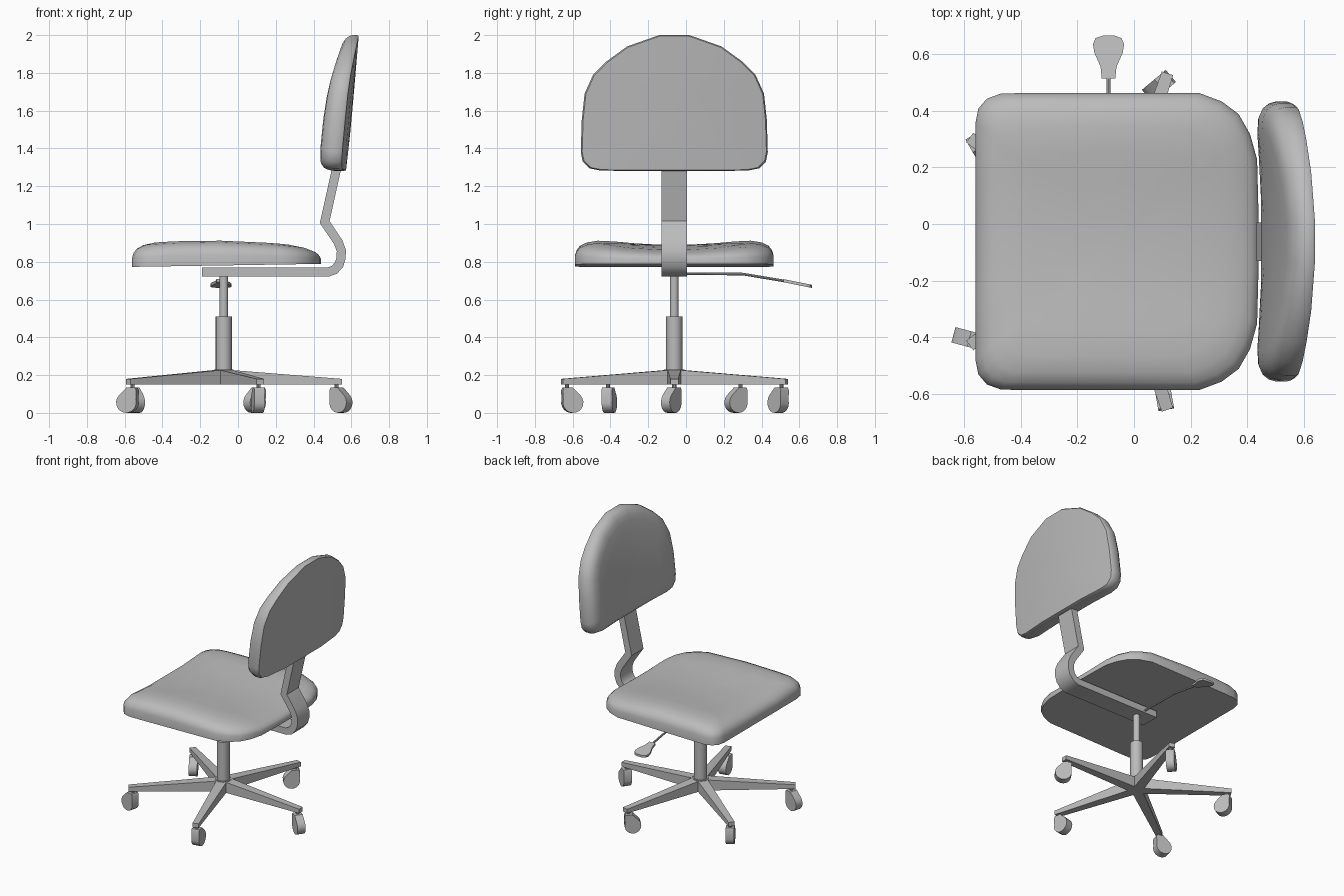
import bpy, bmesh, math
from mathutils import Vector, Matrix

cube = bpy.data.objects.get("Cube")
if cube:
    bpy.data.objects.remove(cube, do_unlink=True)

grey = bpy.data.materials.new("plain grey")
grey.use_nodes = True
grey.diffuse_color = (0.5, 0.5, 0.5, 1)
grey.node_tree.nodes["Principled BSDF"].inputs["Base Color"].default_value = (0.5, 0.5, 0.5, 1)

CX, CY = -0.075, -0.062   # column axis


def finish(name, bm, angle=35):
    """Turn a bmesh into a named object, smooth except at sharp edges."""
    bmesh.ops.recalc_face_normals(bm, faces=bm.faces)
    mesh = bpy.data.meshes.new(name)
    bm.to_mesh(mesh)
    bm.free()
    mesh.materials.append(grey)
    mesh.shade_smooth()
    mesh.set_sharp_from_angle(angle=math.radians(angle))
    obj = bpy.data.objects.new(name, mesh)
    bpy.context.collection.objects.link(obj)
    return obj


def loft(name, rings, angle=35, cap_start=None, cap_end=None):
    """Skin closed rings of points; ends close flat or to a centre point."""
    bm = bmesh.new()
    rows = [[bm.verts.new(p) for p in ring] for ring in rings]
    n = len(rows[0])
    for a, b in zip(rows, rows[1:]):
        for i in range(n):
            j = (i + 1) % n
            bm.faces.new((a[i], a[j], b[j], b[i]))
    for row, tip in ((rows[0], cap_start), (rows[-1], cap_end)):
        if tip is None:
            bm.faces.new(row)
        else:
            v = bm.verts.new(tip)
            for i in range(n):
                bm.faces.new((row[i], row[(i + 1) % n], v))
    return finish(name, bm, angle)


def prism(name, outline, half, place, angle=35):
    return loft(name, [[place(a, b, d) for a, b in outline] for d in (-half, half)], angle)


def rod(name, p, q, radius, sides=16):
    p, q = Vector(p), Vector(q)
    bm = bmesh.new()
    turn = (q - p).to_track_quat('Z', 'Y').to_matrix().to_4x4()
    bmesh.ops.create_cone(bm, cap_ends=True, segments=sides, radius1=radius, radius2=radius,
                          depth=(q - p).length, matrix=Matrix.Translation((p + q) / 2) @ turn)
    return finish(name, bm)


def strip(path, half):
    """Outline of a bar of even thickness along a 2D path."""
    path = [Vector(p) for p in path]
    left, right = [], []
    for i, p in enumerate(path):
        d1 = (p - path[i - 1]).normalized() if i else (path[1] - p).normalized()
        d2 = (path[i + 1] - p).normalized() if i + 1 < len(path) else d1
        t = (d1 + d2).normalized()
        off = Vector((-t.y, t.x)) * half / max(t.dot(d1), 0.5)
        left.append(p + off)
        right.append(p - off)
    return left + right[::-1]


def cushion(name, outline, centre, rings, place):
    """Padded shape: scaled outlines, each at a fraction of the depth."""
    cu, cv = centre
    skins = [[place(cu + (u - cu) * s, cv + (v - cv) * s, f) for u, v in outline]
             for s, f in rings]
    return loft(name, skins, 40, place(cu, cv, 0), place(cu, cv, 1))


# Seat: wide rounded pad with a shallow dish along the middle
half_seat = [(-.56, .2), (-.56, .42), (-.55, .47), (-.52, .505), (-.47, .523), (-.38, .525),
             (-.1, .525), (.23, .525), (.31, .495), (.37, .45), (.41, .38), (.435, .29), (.44, .1)]
seat_outline = half_seat + [(u, -v) for u, v in reversed(half_seat)]


def seat_place(u, v, f):
    low = .782 + .016 * u
    top = .912 - .12 * (u + .15) ** 2 - .022 * max(0, 1 - (v / .35) ** 2)
    return Vector((u, CY + v, low + f * (top - low)))


cushion("seat", seat_outline, (-.06, 0),
        [(.5, 0), (1, 0), (1, .42), (.985, .62), (.95, .8), (.88, .93), (.77, 1), (.6, 1),
         (.4, 1), (.2, 1)], seat_place)

# Backrest: arched pad, thinner at the top, with a bowed rear
half_back = [(.2, 1.28), (.39, 1.283), (.45, 1.295), (.485, 1.33), (.495, 1.38), (.49, 1.55),
             (.475, 1.69), (.43, 1.79), (.36, 1.86), (.25, 1.94), (.08, 2.0)]
back_outline = half_back + [(-u, v) for u, v in reversed(half_back)]


def back_place(u, v, f):
    t = (v - 1.31) / .68
    rear = .577 + .088 * (v - 1.28) - .035 * (u / .495) ** 2
    front = .432 + .02 * t + .09 * t * t + .018 * max(0, 1 - (u / .4) ** 2)
    return Vector((rear + f * (front - rear), CY + u, v))


cushion("backrest", back_outline, (0, 1.6),
        [(.33, 0), (.66, 0), (.985, 0), (1, .1), (1, .42), (.985, .65), (.95, .84), (.89, .96),
         (.8, 1), (.6, 1), (.4, 1), (.2, 1)], back_place)

# Bent flat bar carrying the backrest
bar_path = [(-.19, .745), (.475, .745), (.51, .757), (.535, .785), (.546, .82), (.547, .86),
            (.53, .905), (.459, 1.01), (.53, 1.33)]
prism("back_support_bar", strip(bar_path, .024), .068,
      lambda a, b, d: Vector((a, CY + d, b)))

# Column
rod("column_sleeve", (CX, CY, .2), (CX, CY, .51), .043, 20)
rod("column_piston", (CX, CY, .5), (CX, CY, .73), .023, 16)

# Height lever with a flat paddle
LX = -.09
lever = [(LX, CY, .738), (LX, .3, .735), (LX, .53, .697)]
for i in range(2):
    rod(f"lever_rod_{i + 1}", lever[i], lever[i + 1], .007, 8)
half_paddle = [(.024, .515), (.028, .555), (.05, .605), (.055, .635), (.046, .657), (.02, .666)]
paddle = half_paddle + [(-a, b) for a, b in reversed(half_paddle)]
prism("lever_paddle", paddle, .008,
      lambda a, b, d: Vector((LX + a, b, .70 - .2 * (b - .515) + d)))

# Star base: five tapered legs, each with a swivelled caster
rod("base_hub", (CX, CY, .15), (CX, CY, .23), .055, 10)
circle = [(.028 + .055 * math.cos(a), .055 + .055 * math.sin(a))
          for a in (math.radians(d) for d in range(-195, 46, 20))]
hood = circle + [(.045, .115), (.025, .134), (-.02, .134), (-.027, .12)]

for i, swivel in enumerate((-35, 220, -60, 165, 100)):
    ang = math.radians(72 * i)
    out = Vector((math.cos(ang), math.sin(ang), 0))
    side = Vector((-out.y, out.x, 0))
    axis = Vector((CX, CY, 0))
    sections = [[axis + out * r + side * w * s + Vector((0, 0, z))
                 for s, z in ((-1, .15), (1, .15), (1, top), (-1, top))]
                for r, w, top in ((0, .036, .23), (.625, .021, .18))]
    loft(f"base_leg_{i + 1}", sections)

    stem = axis + out * .597
    rod(f"caster_stem_{i + 1}", stem + Vector((0, 0, .11)), stem + Vector((0, 0, .155)), .011, 10)
    sw = math.radians(swivel)
    trail = Vector((math.cos(sw), math.sin(sw), 0))
    axle = Vector((-trail.y, trail.x, 0))
    prism(f"caster_{i + 1}", hood, .028,
          lambda a, b, d: stem + trail * a + axle * d + Vector((0, 0, b)))
